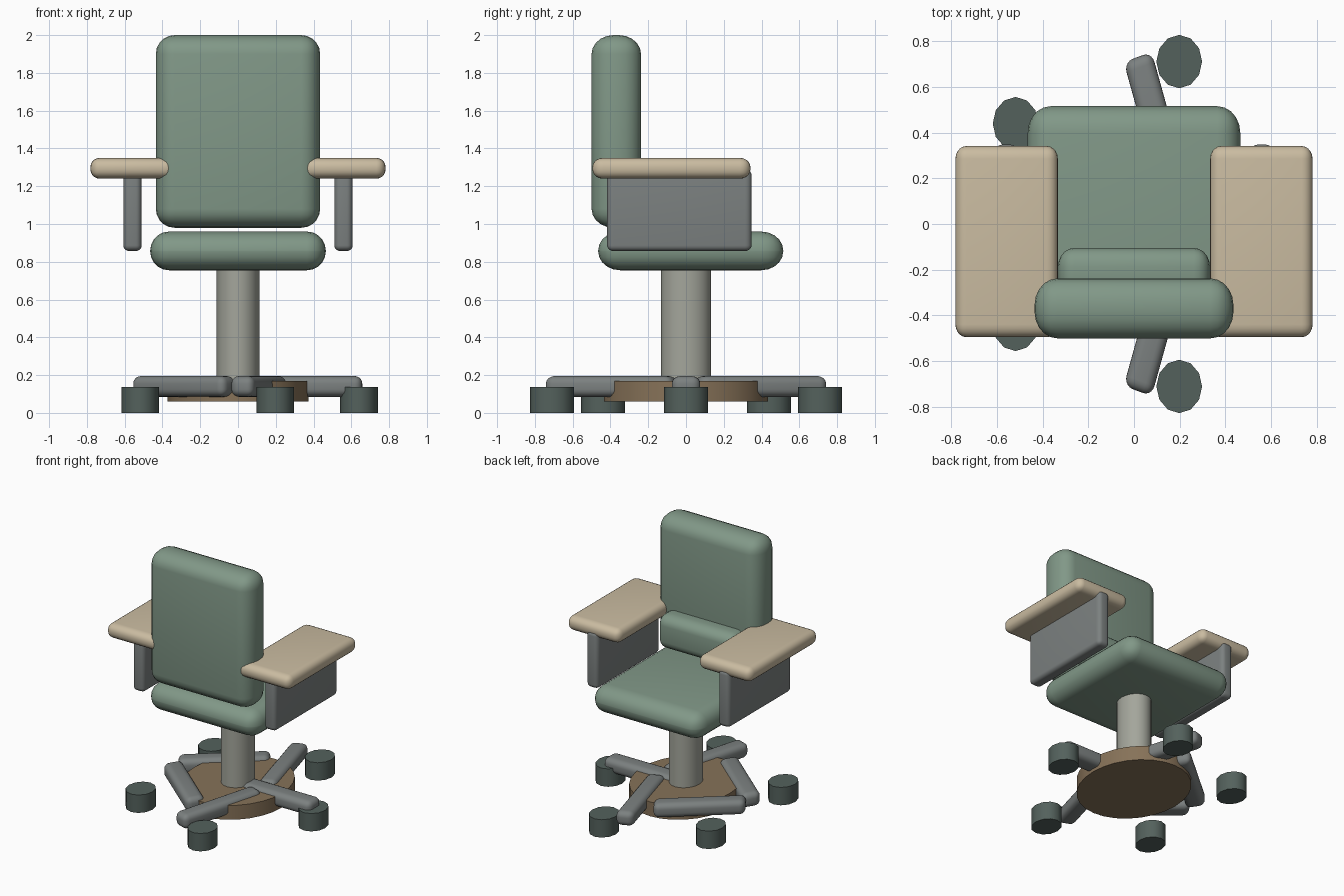
import bpy, bmesh, math
from mathutils import Matrix, Vector

if "Cube" in bpy.data.objects:
    bpy.data.objects.remove(bpy.data.objects["Cube"])

STRETCH = 1.167  # parts are slightly longer in depth than in width


def material(name, rgb):
    m = bpy.data.materials.new(name)
    m.diffuse_color = (*rgb, 1)
    m.use_nodes = True
    m.node_tree.nodes["Principled BSDF"].inputs["Base Color"].default_value = m.diffuse_color
    return m


GREEN = material("sage_fabric", (0.22, 0.315, 0.245))
TAN = material("tan_pad", (0.59, 0.50, 0.355))
GREY = material("grey_metal", (0.20, 0.218, 0.216))
STEEL = material("pale_steel", (0.37, 0.38, 0.33))
BROWN = material("brown_base", (0.24, 0.168, 0.098))
DARK = material("dark_rubber", (0.088, 0.12, 0.108))


def finish(name, bm, mat, angle=40):
    """Turn a bmesh into a named object with smooth shading below the angle."""
    bmesh.ops.recalc_face_normals(bm, faces=bm.faces)
    me = bpy.data.meshes.new(name)
    bm.to_mesh(me)
    bm.free()
    me.materials.append(mat)
    ob = bpy.data.objects.new(name, me)
    bpy.context.collection.objects.link(ob)
    bpy.ops.object.select_all(action='DESELECT')
    ob.select_set(True)
    bpy.context.view_layer.objects.active = ob
    bpy.ops.object.shade_smooth_by_angle(angle=math.radians(angle))
    return ob


def cushion(name, mat, lo, hi, radius, turn=None, segments=5):
    """Rounded box between two corners; turn rotates and places it before the depth stretch."""
    lo, hi = Vector(lo), Vector(hi)
    size, mid = hi - lo, (lo + hi) / 2
    if turn is None:
        size.y /= STRETCH
        mid.y /= STRETCH
    bm = bmesh.new()
    bmesh.ops.create_cube(bm, size=1)
    bmesh.ops.scale(bm, vec=size, verts=bm.verts)
    bmesh.ops.bevel(bm, geom=bm.edges[:], offset=radius, segments=segments,
                    profile=0.5, affect='EDGES', clamp_overlap=True)
    bmesh.ops.translate(bm, vec=mid, verts=bm.verts)
    if turn is not None:
        bmesh.ops.transform(bm, matrix=turn, verts=bm.verts)
    bmesh.ops.scale(bm, vec=(1, STRETCH, 1), verts=bm.verts)
    return finish(name, bm, mat)


def drum(name, mat, x, y, z0, z1, radius, sides):
    """Upright cylinder, stretched in depth."""
    bm = bmesh.new()
    bmesh.ops.create_cone(bm, cap_ends=True, segments=sides, radius1=radius,
                          radius2=radius, depth=z1 - z0,
                          matrix=Matrix.Translation((x, y, (z0 + z1) / 2)))
    bmesh.ops.scale(bm, vec=(1, STRETCH, 1), verts=bm.verts)
    return finish(name, bm, mat)


# Upholstery
cushion("seat", GREEN, (-0.465, -0.465, 0.755), (0.465, 0.515, 0.96), 0.1)
cushion("backrest", GREEN, (-0.435, -0.50, 0.98), (0.435, -0.238, 2.0), 0.1)
cushion("lumbar_cushion", GREEN, (-0.332, -0.32, 1.05), (0.332, -0.105, 1.31), 0.07)

# Armrests: wide pad on an upright panel, one per side
for side, sx in (("left", -1), ("right", 1)):
    xs = sorted((sx * 0.333, sx * 0.781))
    cushion(side + "_arm_pad", TAN, (xs[0], -0.495, 1.24), (xs[1], 0.341, 1.35), 0.048)
    xs = sorted((sx * 0.51, sx * 0.607))
    cushion(side + "_arm_panel", GREY, (xs[0], -0.418, 0.857), (xs[1], 0.347, 1.29), 0.03)

# Column and base disc
drum("column", STEEL, 0, 0, 0.10, 0.80, 0.113, 24)
drum("base_disc", BROWN, 0, 0, 0.06, 0.17, 0.373, 28)

# Five legs and casters around the base; each leg turns opposite to its position
for i in range(5):
    a = math.tau * i / 5
    c, s = math.cos(a), math.sin(a)
    turn = Matrix.Translation((0.355 * c, 0.355 * s, 0)) @ Matrix.Rotation(-a, 4, 'Z')
    cushion("leg_%d" % (i + 1), GREY, (-0.303, -0.064, 0.085), (0.303, 0.064, 0.195),
            0.04, turn)
    drum("caster_%d" % (i + 1), DARK, 0.64 * c, 0.64 * s, 0, 0.137, 0.1, 12)
